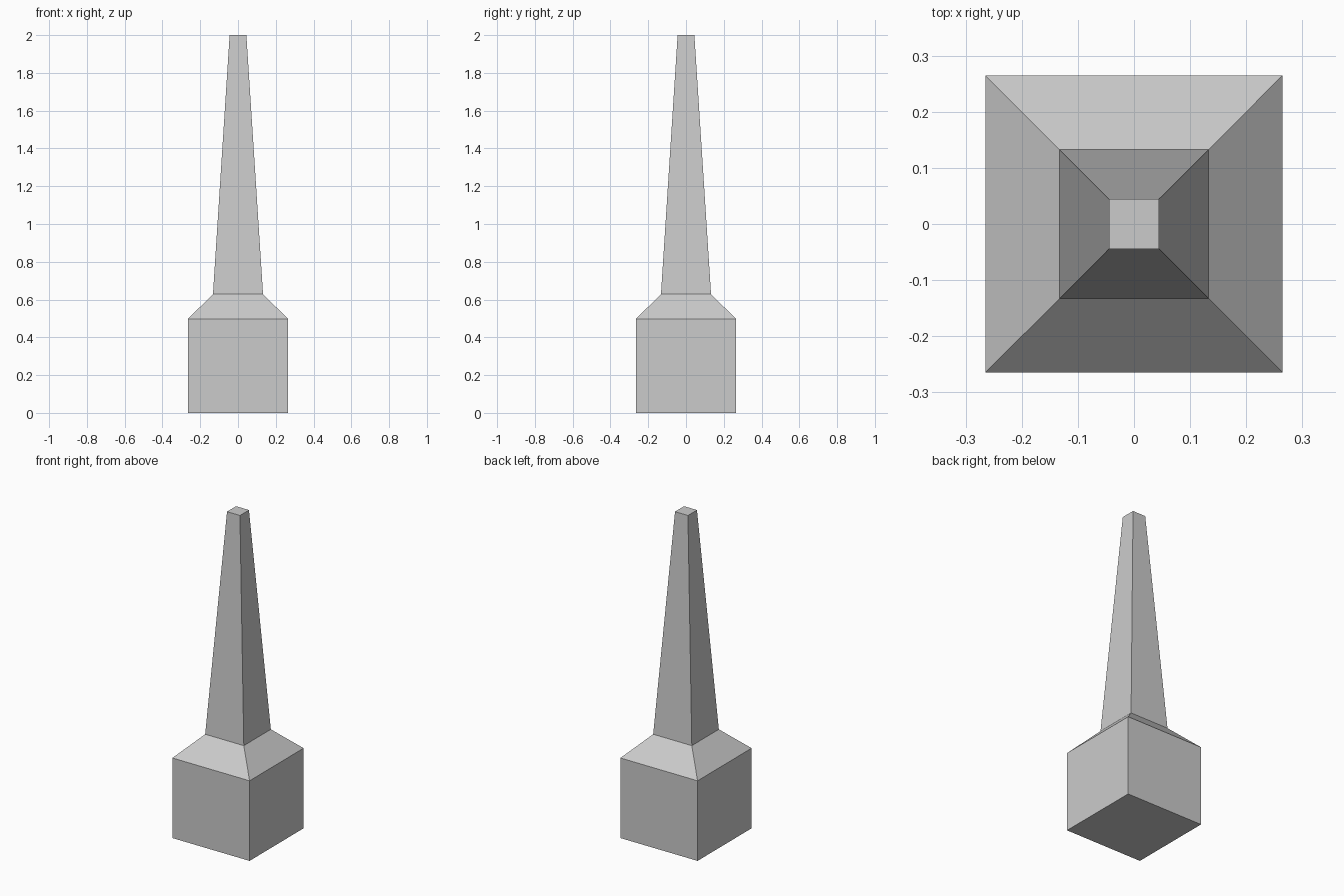
import bpy, bmesh

if "Cube" in bpy.data.objects:
    bpy.data.objects.remove(bpy.data.objects["Cube"])

# Square sections of the spire: (half width, height)
SECTIONS = [(0.265, 0.0), (0.265, 0.497), (0.1325, 0.629), (0.0443, 2.0)]
CORNERS = [(-1, -1), (1, -1), (1, 1), (-1, 1)]

bm = bmesh.new()
rings = [[bm.verts.new((sx * r, sy * r, z)) for sx, sy in CORNERS]
         for r, z in SECTIONS]

# Flat sides: block, sloped shoulder and tapered shaft
for low, high in zip(rings, rings[1:]):
    for i in range(4):
        j = (i + 1) % 4
        bm.faces.new((low[i], low[j], high[j], high[i]))

# Bottom and top caps
bm.faces.new(rings[0][::-1])
bm.faces.new(rings[-1])
bmesh.ops.recalc_face_normals(bm, faces=bm.faces)

mesh = bpy.data.meshes.new("obelisk_pillar")
bm.to_mesh(mesh)
bm.free()
bpy.context.collection.objects.link(bpy.data.objects.new("obelisk_pillar", mesh))
